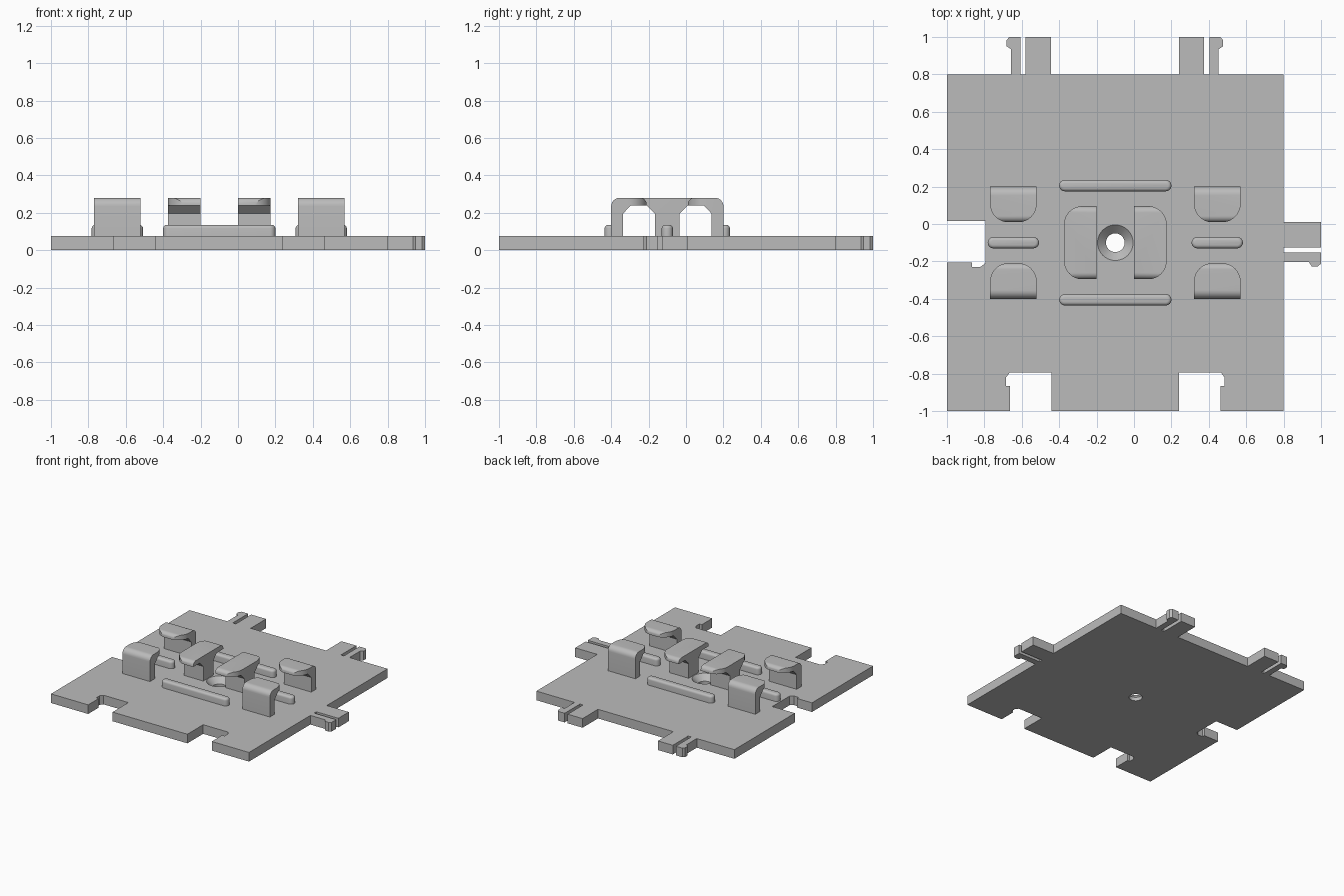
import bpy, bmesh, math
from mathutils import Vector

cube = bpy.data.objects.get("Cube")
if cube:
    bpy.data.objects.remove(cube, do_unlink=True)

grey = bpy.data.materials.new("light grey plastic")
grey.use_nodes = True
colour = (0.5, 0.5, 0.5, 1)
grey.diffuse_color = colour
grey.node_tree.nodes["Principled BSDF"].inputs["Base Color"].default_value = colour

C = -0.1       # centre of the square plate on both axes
THICK = 0.075
SINK = 0.06    # raised parts start just inside the plate


def fillet(points, steps=8):
    """Outline from (u, v) or (u, v, radius) corners."""
    out = []
    n = len(points)
    for i, p in enumerate(points):
        here = Vector(p[:2])
        if len(p) == 2:
            out.append(here)
            continue
        a = (Vector(points[i - 1][:2]) - here).normalized()
        b = (Vector(points[(i + 1) % n][:2]) - here).normalized()
        half = a.angle(b) / 2
        centre = here + (a + b).normalized() * p[2] / math.sin(half)
        start = here + a * p[2] / math.tan(half) - centre
        end = here + b * p[2] / math.tan(half) - centre
        sweep = start.angle(end)
        for k in range(steps + 1):
            t = k / steps
            out.append(centre + (start * math.sin((1 - t) * sweep)
                                 + end * math.sin(t * sweep)) / math.sin(sweep))
    return out


def prism(name, points, lo, hi, axis="z", bevel=0):
    """Extrude an outline along z, or a (y, z) outline along x."""
    place = (lambda p, w: (p.x, p.y, w)) if axis == "z" else (lambda p, w: (w, p.x, p.y))
    bm = bmesh.new()
    base = bm.faces.new([bm.verts.new(place(p, lo)) for p in fillet(points)])
    top = bmesh.ops.extrude_face_region(bm, geom=[base], use_keep_orig=True)["geom"]
    shift = Vector((0, 0, hi - lo) if axis == "z" else (hi - lo, 0, 0))
    bmesh.ops.translate(bm, verts=[g for g in top if isinstance(g, bmesh.types.BMVert)], vec=shift)
    bmesh.ops.recalc_face_normals(bm, faces=bm.faces)
    if bevel:
        rim = [e for e in bm.edges if all(v.co.z > hi - 1e-4 for v in e.verts)]
        bmesh.ops.bevel(bm, geom=rim, offset=bevel, segments=4, profile=0.5, affect="EDGES")
    return add(name, bm)


def add(name, bm):
    mesh = bpy.data.meshes.new(name)
    bm.to_mesh(mesh)
    bm.free()
    mesh.materials.append(grey)
    ob = bpy.data.objects.new(name, mesh)
    bpy.context.collection.objects.link(ob)
    return ob


def select(ob):
    bpy.ops.object.select_all(action="DESELECT")
    ob.select_set(True)
    bpy.context.view_layer.objects.active = ob


def combine(ob, tool, operation):
    mod = ob.modifiers.new("shape", "BOOLEAN")
    mod.operation, mod.object, mod.solver = operation, tool, "EXACT"
    select(ob)
    bpy.ops.object.modifier_apply(modifier=mod.name)
    bpy.data.objects.remove(tool, do_unlink=True)


def smooth(ob):
    select(ob)
    bpy.ops.object.shade_smooth_by_angle(angle=math.radians(30))


# Edge joints: (along the edge, out from the edge), starting at the solid tongue
def tab(turn):
    pts = [(0, 0), (0, .2), (.135, .2), (.135, 0), (.163, 0), (.163, .2),
           (.222, .2), (.236, .183), (.236, .15), (.213, .135), (.213, 0)]
    return [turn(a, b) for a, b in pts]


def socket(turn):
    pts = [(0, 0), (0, .205), (.225, .205), (.244, .18), (.244, .135), (.222, .135), (.222, 0)]
    return [turn(a, b) for a, b in pts]


# Plate outline, counter-clockwise from the front left corner
outline = [(-1, -1)]
outline += socket(lambda a, b: (-.44 - a, -1 + b))[::-1]
outline += socket(lambda a, b: (.24 + a, -1 + b))
outline += [(.8, -1)]
outline += tab(lambda a, b: (.8 + b, .01 - a))[::-1]
outline += [(.8, .8)]
outline += tab(lambda a, b: (.24 + a, .8 + b))[::-1]
outline += tab(lambda a, b: (-.445 - a, .8 + b))
outline += [(-1, .8)]
outline += socket(lambda a, b: (-1 + b, .015 - a))
plate = prism("base_plate", outline, 0, THICK)

# Countersunk screw hole
bm = bmesh.new()
bmesh.ops.create_cone(bm, cap_ends=True, segments=40, radius1=.05, radius2=.05, depth=.4)
bmesh.ops.translate(bm, verts=bm.verts, vec=(C, C, 0))
combine(plate, add("hole_cutter", bm), "DIFFERENCE")
bm = bmesh.new()
bmesh.ops.create_cone(bm, cap_ends=True, segments=40, radius1=.04, radius2=.106, depth=.066)
bmesh.ops.translate(bm, verts=bm.verts, vec=(C, C, .053))
combine(plate, add("countersink_cutter", bm), "DIFFERENCE")
smooth(plate)

# Four outer clips: upright wall with an arm reaching towards the middle
for side, sx in (("right", -1), ("left", 1)):
    for end, sy in (("front", -1), ("back", 1)):
        x = C + sx * .545
        y = lambda d: C + sy * d
        profile = [(y(.3), SINK), (y(.3), .28, .045), (y(.11), .28, .035), (y(.11), .24),
                   (y(.195), .24), (y(.237), .195), (y(.237), SINK)]
        clip = prism(f"{end}_{side}_clip", profile, x - .125, x + .125, "x")
        plan = [(x - .125, y(.35)), (x - .125, y(.109), .1),
                (x + .125, y(.109), .1), (x + .125, y(.35))]
        combine(clip, prism("clip_plan", plan, 0, .4), "INTERSECT")
        smooth(clip)

# Two middle clips: a stem with arms reaching to the front and back
half = [(.065, SINK), (.065, .195), (.11, .24), (.195, .24), (.195, .28, .035)]
profile = [(C + p[0], *p[1:]) for p in half] + [(C - p[0], *p[1:]) for p in reversed(half)]
for side, sx in (("right", -1), ("left", 1)):
    inner, outer = C + sx * .1, C + sx * .275
    clip = prism(f"middle_{side}_clip", profile, min(inner, outer), max(inner, outer), "x")
    plan = [(inner - sx * .02, C - .196), (outer, C - .196, .1),
            (outer, C + .196, .1), (inner - sx * .02, C + .196)]
    combine(clip, prism("clip_plan", plan, 0, .4), "INTERSECT")
    smooth(clip)

# Rounded ridges that the clipped parts rest on
for name, dx, dy, length in (("front_ridge", 0, -.305, .3), ("back_ridge", 0, .305, .3),
                             ("right_ridge", -.545, 0, .137), ("left_ridge", .545, 0, .137)):
    x, y, r = C + dx, C + dy, .03
    plan = [(x - length, y - r, r * .99), (x + length, y - r, r * .99),
            (x + length, y + r, r * .99), (x - length, y + r, r * .99)]
    smooth(prism(name, plan, SINK, .135, bevel=.018))
